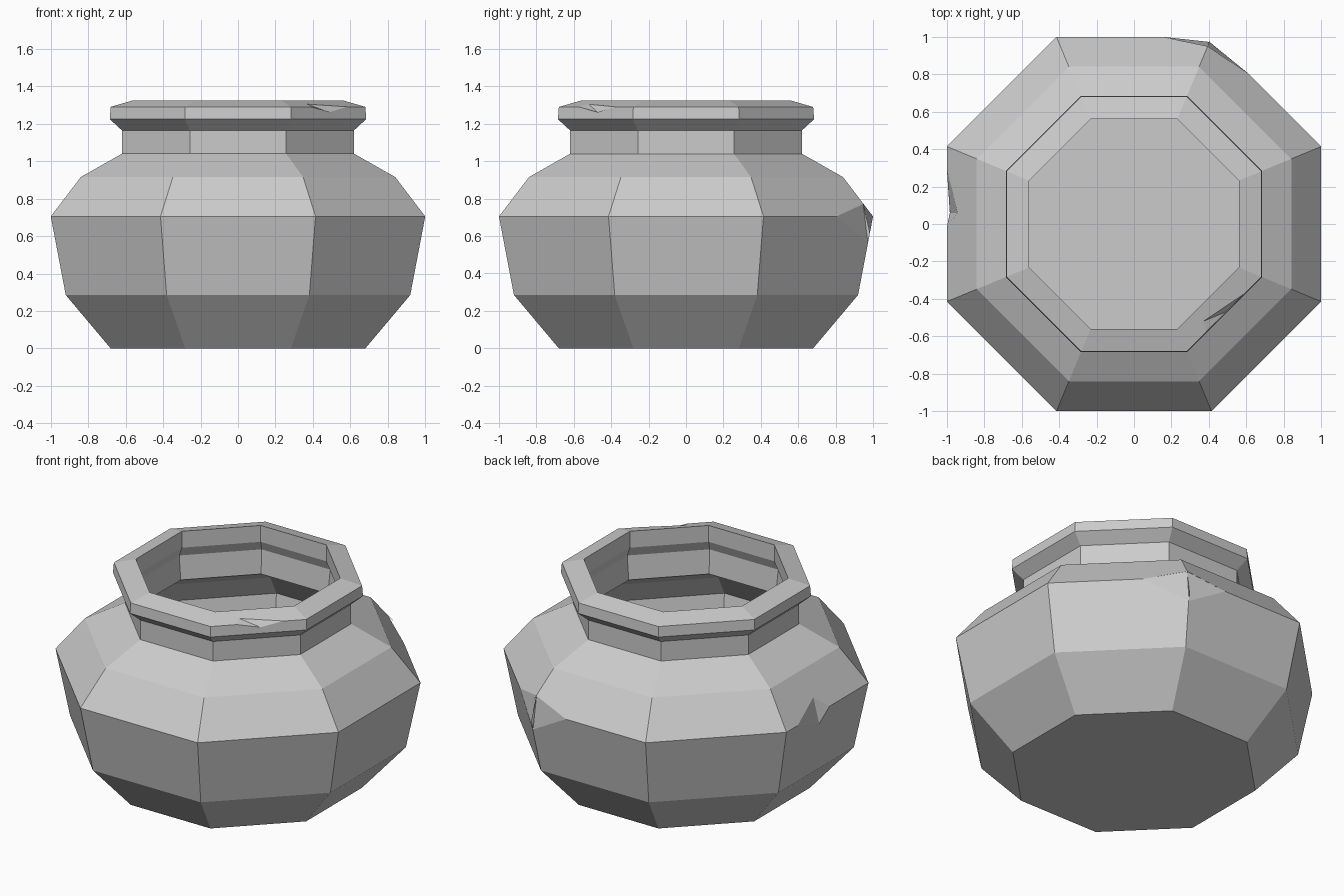
import bpy, bmesh, math

if "Cube" in bpy.data.objects:
    bpy.data.objects.remove(bpy.data.objects["Cube"])

SIDES = 8
K = 1 / math.cos(math.pi / SIDES)   # apothem -> corner radius

# Closed wall profile (apothem, z): outside going up, lip, inside going down
PROFILE = [
    (0.68, 0.00), (0.92, 0.285), (1.00, 0.705), (0.84, 0.915),
    (0.62, 1.04), (0.62, 1.165), (0.685, 1.225), (0.68, 1.29),
    (0.56, 1.325), (0.56, 1.22), (0.585, 1.16), (0.57, 1.01),
    (0.80, 0.875), (0.95, 0.70), (0.87, 0.31), (0.645, 0.06),
]


def make_object(name, bm):
    bmesh.ops.recalc_face_normals(bm, faces=bm.faces)
    mesh = bpy.data.meshes.new(name)
    bm.to_mesh(mesh)
    bm.free()
    obj = bpy.data.objects.new(name, mesh)
    bpy.context.collection.objects.link(obj)
    return obj


# Eight-sided hollow pot
bm = bmesh.new()
rings = []
for r, z in PROFILE:
    rings.append([bm.verts.new((r * K * math.cos(a), r * K * math.sin(a), z))
                  for a in (math.pi * (2 * i + 1) / SIDES for i in range(SIDES))])
for low, high in zip(rings, rings[1:]):
    for i in range(SIDES):
        j = (i + 1) % SIDES
        bm.faces.new((low[i], low[j], high[j], high[i]))
bm.faces.new(rings[0][::-1])
bm.faces.new(rings[-1])
pot = make_object("pot", bm)


def chip(name, points):
    """Knock a small flake out of the pot with a convex cutter."""
    bm = bmesh.new()
    verts = [bm.verts.new(p) for p in points]
    bmesh.ops.convex_hull(bm, input=verts)
    cutter = make_object(name, bm)
    cutter.hide_render = True
    cutter.display_type = 'WIRE'
    mod = pot.modifiers.new(name, 'BOOLEAN')
    mod.operation = 'DIFFERENCE'
    mod.solver = 'EXACT'
    mod.object = cutter


# Chipped back right corner of the belly
top, bottom, out = (0.393, 0.947, 0.772), (0.40, 0.973, 0.56), (0.55, 1.3, 0.69)
chip("corner_chip_right", [(0.61, 0.804, 0.705), top, bottom, out])
chip("corner_chip_back", [(0.15, 1.0, 0.705), top, bottom, out])

# Chip in the left edge of the belly
chip("left_chip", [(-1, 0.3, 0.705), (-1, -0.02, 0.705), (-0.942, 0.06, 0.78),
                   (-0.983, 0.06, 0.62), (-1.2, 0.1, 0.71)])

# Chip in the front right of the rim
chip("rim_chip", [(0.38, -0.58, 1.292), (0.59, -0.37, 1.292), (0.49, -0.47, 1.26),
                  (0.37, -0.52, 1.305), (0.6, -0.6, 1.4)])
